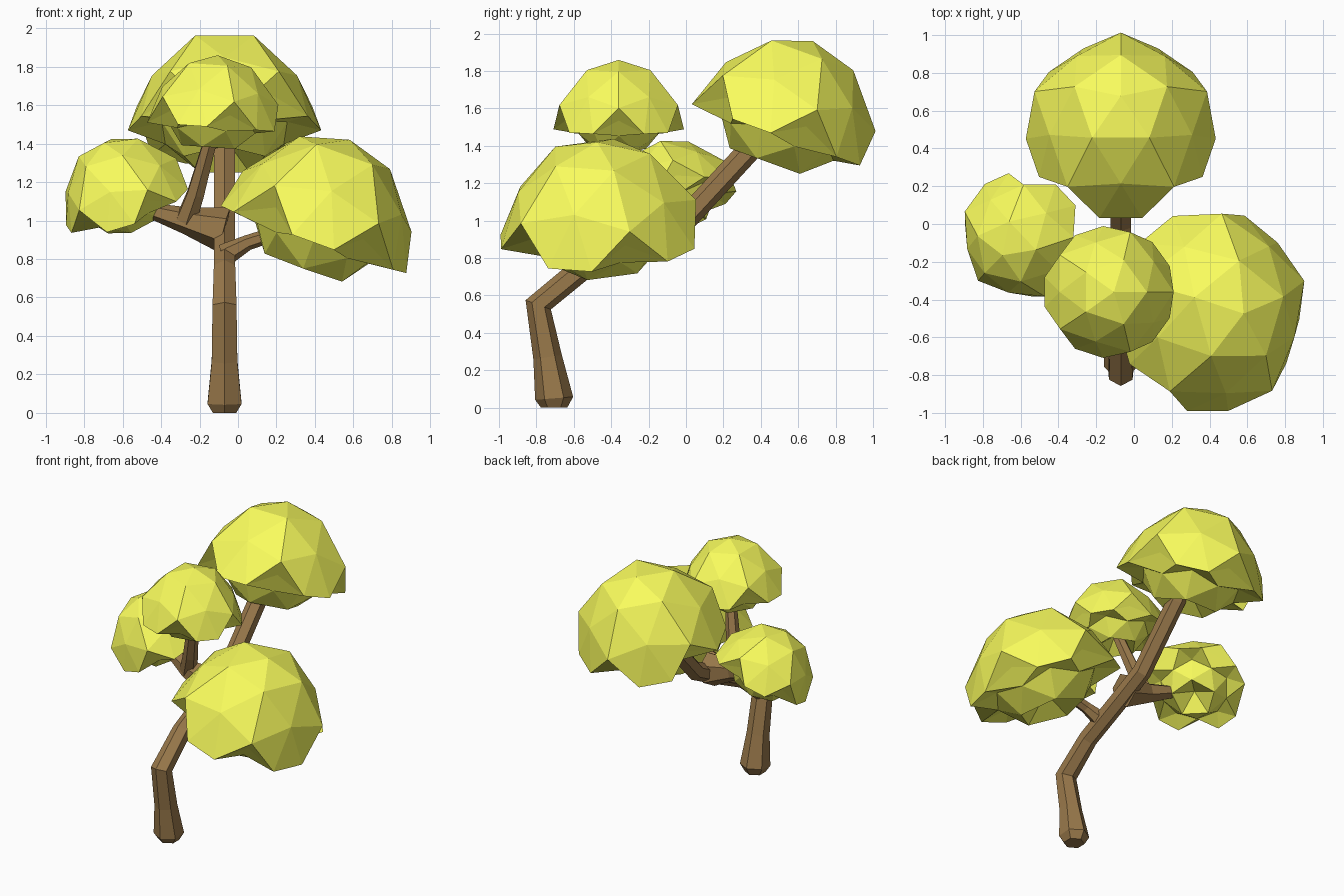
import bpy, bmesh, math
from mathutils import Vector, Matrix

if "Cube" in bpy.data.objects:
    bpy.data.objects.remove(bpy.data.objects["Cube"])


def material(name, color):
    m = bpy.data.materials.new(name)
    m.diffuse_color = (*color, 1)
    m.use_nodes = True
    m.node_tree.nodes["Principled BSDF"].inputs["Base Color"].default_value = m.diffuse_color
    return m


BARK = material("bark", (0.32, 0.19, 0.07))
LEAF = material("leaf", (0.95, 0.98, 0.11))


def finish(bm, name, mat):
    bmesh.ops.recalc_face_normals(bm, faces=bm.faces)
    mesh = bpy.data.meshes.new(name)
    bm.to_mesh(mesh)
    bm.free()
    mesh.materials.append(mat)
    obj = bpy.data.objects.new(name, mesh)
    bpy.context.collection.objects.link(obj)
    return obj


def limb(name, path, sides=6):
    """Tapered six-sided tube; path holds (x, y, z, radius)."""
    bm = bmesh.new()
    pts = [Vector(p[:3]) for p in path]
    span = (pts[-1] - pts[0]).normalized()
    ref = Vector((0, 1, 0)) if abs(span.x) > 0.6 else Vector((1, 0, 0))
    rings = []
    for i, p in enumerate(pts):
        t = Vector((0, 0, 0))
        if i > 0:
            t += (p - pts[i - 1]).normalized()
        if i < len(pts) - 1:
            t += (pts[i + 1] - p).normalized()
        t.normalize()
        v = t.cross(ref).normalized()
        u = v.cross(t)
        ring = []
        for k in range(sides):
            a = math.tau * (k + 0.5) / sides
            ring.append(bm.verts.new(p + path[i][3] * (math.cos(a) * u + math.sin(a) * v)))
        rings.append(ring)
    for a, b in zip(rings, rings[1:]):
        for k in range(sides):
            j = (k + 1) % sides
            bm.faces.new((a[k], a[j], b[j], b[k]))
    bm.faces.new(rings[0])
    bm.faces.new(rings[-1])
    return finish(bm, name, BARK)


# Foliage tiers: icosphere height -> new (radius, height)
TIERS = {0.526: (0.81, 0.46),     # flattened upper faces
         0.447: (0.98, 0.31),     # five dome corners
         0.0: (1.03, -0.10),      # rim lobes
         -0.447: (0.70, -0.05),   # underside of the lobes
         -0.526: (0.66, -0.15),   # notches under the corners
         -0.851: (0.45, -0.41),   # hanging tips
         -1.0: (0.0, -0.15)}      # hollow centre
STEP = math.tau / 5


def foliage(name, center, size, spin, tilt, lean):
    """Five-cornered faceted dome with a pleated underside, leaning to a heading."""
    bm = bmesh.new()
    bmesh.ops.create_icosphere(bm, subdivisions=2, radius=1)
    # split the rim edges below the dome corners to cut notches there
    split = []
    for e in bm.edges:
        m = (e.verts[0].co + e.verts[1].co) / 2
        if all(abs(v.co.z) < 0.03 for v in e.verts):
            a = math.atan2(m.y, m.x)
            if abs(a / STEP - round(a / STEP)) < 0.1:
                split.append(e)
    bmesh.ops.subdivide_edges(bm, edges=split, cuts=1)
    for v in bm.verts:
        for z, (r, h) in TIERS.items():
            if abs(v.co.z - z) < 0.03:
                a = math.atan2(v.co.y, v.co.x)
                if z == 0.0:
                    if v.co.length < 0.97:
                        r, h = 0.82, 0.1
                    else:       # narrow each lobe
                        mid = (math.floor(a / STEP) + 0.5) * STEP
                        a = mid + (a - mid) * 0.72
                v.co = Vector((r * math.cos(a), r * math.sin(a), h))
                break
    d = math.radians(lean)
    axis = Vector((-math.sin(d), math.cos(d), 0))
    mat = (Matrix.Translation(center)
           @ Matrix.Rotation(math.radians(tilt), 4, axis)
           @ Matrix.Diagonal((*size, 1))
           @ Matrix.Rotation(math.radians(spin), 4, 'Z'))
    bm.transform(mat)
    return finish(bm, name, LEAF)


# Trunk: flared foot, kink, then a long slanting stem
X = -0.07
limb("trunk", [(X, -0.705, 0.0, 0.07), (X, -0.705, 0.05, 0.102),
               (X, -0.74, 0.27, 0.077), (X, -0.79, 0.55, 0.072),
               (X, -0.56, 0.74, 0.064), (X, -0.2, 0.91, 0.064),
               (X, 0.0, 1.01, 0.064), (X, 0.36, 1.40, 0.062),
               (X, 0.46, 1.51, 0.05)])

# Side branches
limb("left_branch", [(-0.07, -0.19, 0.95, 0.12), (-0.27, -0.18, 1.0, 0.07),
                     (-0.52, -0.1, 1.07, 0.03)])
limb("upper_branch", [(-0.27, -0.19, 1.0, 0.06), (-0.22, -0.24, 1.14, 0.05),
                      (-0.12, -0.34, 1.5, 0.035)])
limb("right_branch", [(-0.07, -0.42, 0.82, 0.06), (0.05, -0.44, 0.885, 0.04),
                      (0.34, -0.46, 0.98, 0.035)])

# Leaf clusters
foliage("back_foliage", (-0.07, 0.51, 1.5), (0.49, 0.49, 0.49), 90, 20, 90)
foliage("right_foliage", (0.41, -0.46, 0.95), (0.5, 0.53, 0.5), 90, 20, -5)
foliage("left_foliage", (-0.585, -0.065, 1.11), (0.33, 0.335, 0.33), 8, 27, 222)
foliage("upper_foliage", (-0.13, -0.36, 1.52), (0.34, 0.34, 0.34), 0, 4, 0)
